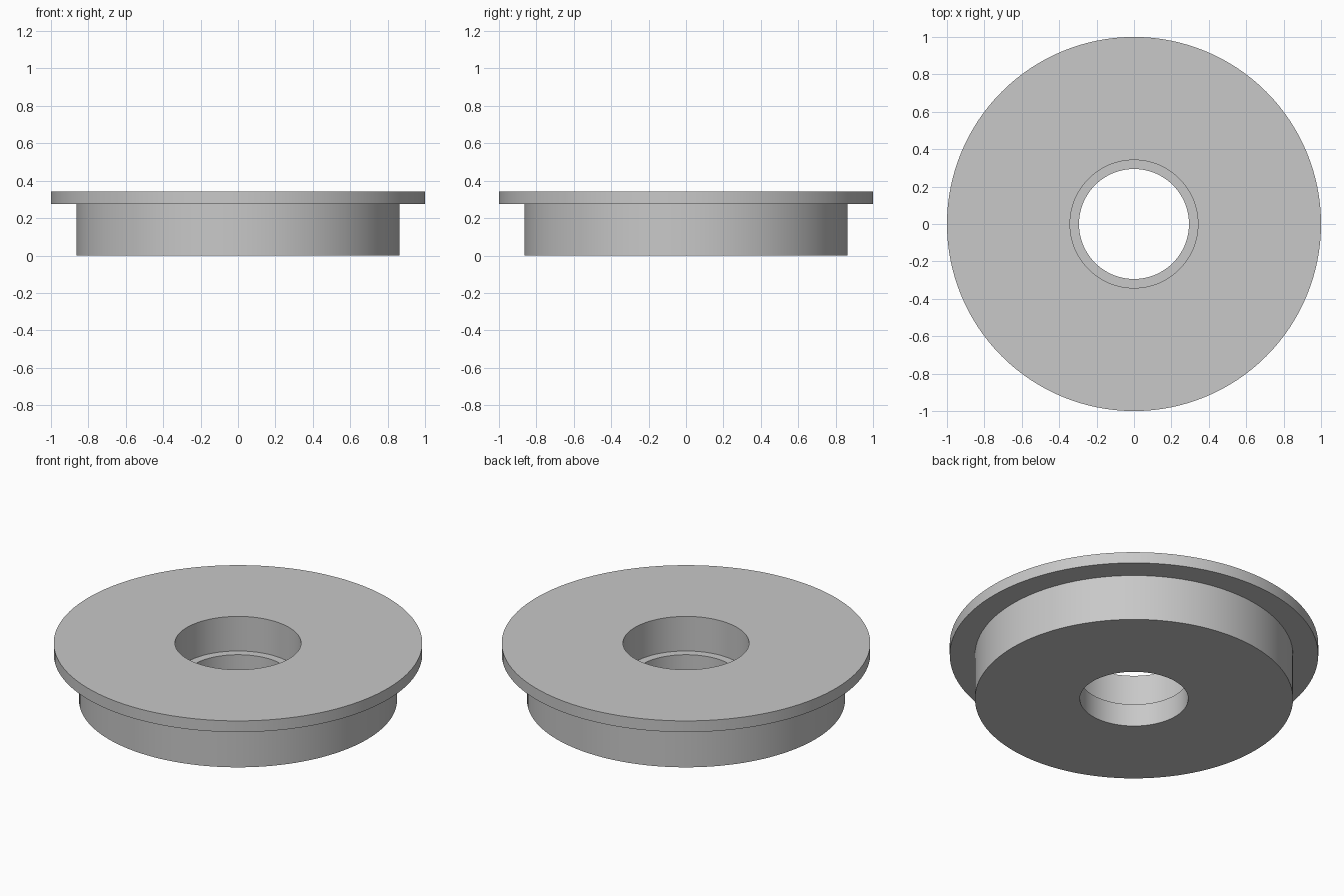
import bpy
import bmesh
import math

cube = bpy.data.objects.get("Cube")
if cube:
    bpy.data.objects.remove(cube, do_unlink=True)

# Plain grey material
grey = bpy.data.materials.new("light_grey")
grey.use_nodes = True
colour = (0.58, 0.58, 0.58, 1)
grey.diffuse_color = colour
grey.node_tree.nodes["Principled BSDF"].inputs["Base Color"].default_value = colour

# Radii and heights
FLANGE_R, BODY_R, COUNTERBORE_R, BORE_R = 1.0, 0.863, 0.342, 0.294
TOP, FLANGE_Z, LEDGE_Z = 0.342, 0.275, 0.135
SEGMENTS = 128

# Closed cross-section: body, flange, counterbore, ledge, bore
profile = [
    (BORE_R, 0), (BODY_R, 0), (BODY_R, FLANGE_Z), (FLANGE_R, FLANGE_Z),
    (FLANGE_R, TOP), (COUNTERBORE_R, TOP), (COUNTERBORE_R, LEDGE_Z), (BORE_R, LEDGE_Z),
]

# Revolve the section into a stepped bushing
bm = bmesh.new()
rings = []
for r, z in profile:
    ring = []
    for i in range(SEGMENTS):
        a = math.tau * i / SEGMENTS
        ring.append(bm.verts.new((r * math.cos(a), r * math.sin(a), z)))
    rings.append(ring)
for k, ring in enumerate(rings):
    above = rings[(k + 1) % len(rings)]
    for i in range(SEGMENTS):
        j = (i + 1) % SEGMENTS
        bm.faces.new((ring[i], ring[j], above[j], above[i]))
bmesh.ops.recalc_face_normals(bm, faces=bm.faces)

mesh = bpy.data.meshes.new("flanged_bushing")
bm.to_mesh(mesh)
bm.free()
mesh.materials.append(grey)
bushing = bpy.data.objects.new("flanged_bushing", mesh)
bpy.context.collection.objects.link(bushing)

# Smooth round walls with sharp rims
bpy.ops.object.select_all(action="DESELECT")
bushing.select_set(True)
bpy.context.view_layer.objects.active = bushing
bpy.ops.object.shade_smooth_by_angle(angle=math.radians(30))
